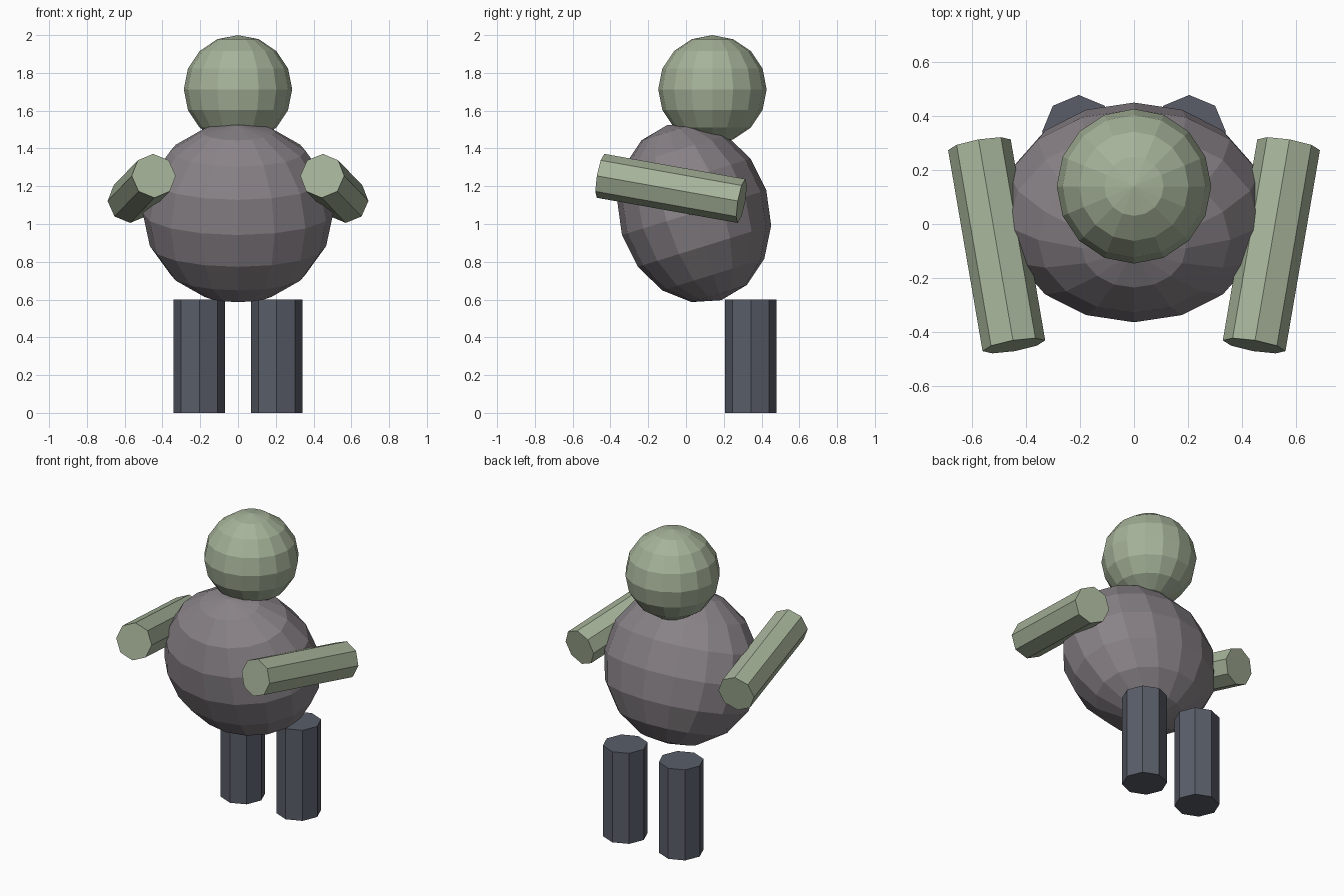
import bpy
from math import radians
from mathutils import Vector

cube = bpy.data.objects.get("Cube")
if cube:
    bpy.data.objects.remove(cube, do_unlink=True)


def make_material(name, rgb):
    mat = bpy.data.materials.new(name)
    mat.use_nodes = True
    mat.diffuse_color = (*rgb, 1)
    mat.node_tree.nodes["Principled BSDF"].inputs["Base Color"].default_value = (*rgb, 1)
    return mat


skin = make_material("sage_green", (0.38, 0.45, 0.32))
shirt = make_material("mauve_grey", (0.25, 0.225, 0.245))
trousers = make_material("slate_grey", (0.1, 0.11, 0.14))


def finish(name, mat):
    obj = bpy.context.object
    obj.name = name
    obj.data.materials.append(mat)
    return obj


def ball(name, mat, centre, radii, tilt=0):
    bpy.ops.mesh.primitive_uv_sphere_add(segments=16, ring_count=8, radius=1,
                                         location=centre, rotation=(tilt, 0, 0))
    bpy.context.object.scale = radii
    return finish(name, mat)


def limb(name, mat, start, end, radius):
    start, end = Vector(start), Vector(end)
    axis = end - start
    bpy.ops.mesh.primitive_cylinder_add(vertices=8, radius=radius, depth=axis.length,
                                        location=(start + end) / 2)
    obj = finish(name, mat)
    obj.rotation_euler = axis.to_track_quat("Z", "Y").to_euler()
    return obj


# Head and forward-leaning body
ball("head", skin, (0, 0.14, 1.713), (0.287, 0.287, 0.287))
ball("body", shirt, (0, 0.043, 1.06), (0.505, 0.4, 0.485), radians(17.2))

# Arms reaching forward and legs set towards the back
for side, s in (("left", 1), ("right", -1)):
    limb(side + "_arm", skin, (s * 0.574, 0.294, 1.122), (s * 0.446, -0.452, 1.255), 0.118)
    limb(side + "_leg", trousers, (s * 0.205, 0.343, 0), (s * 0.205, 0.343, 0.6), 0.136)
